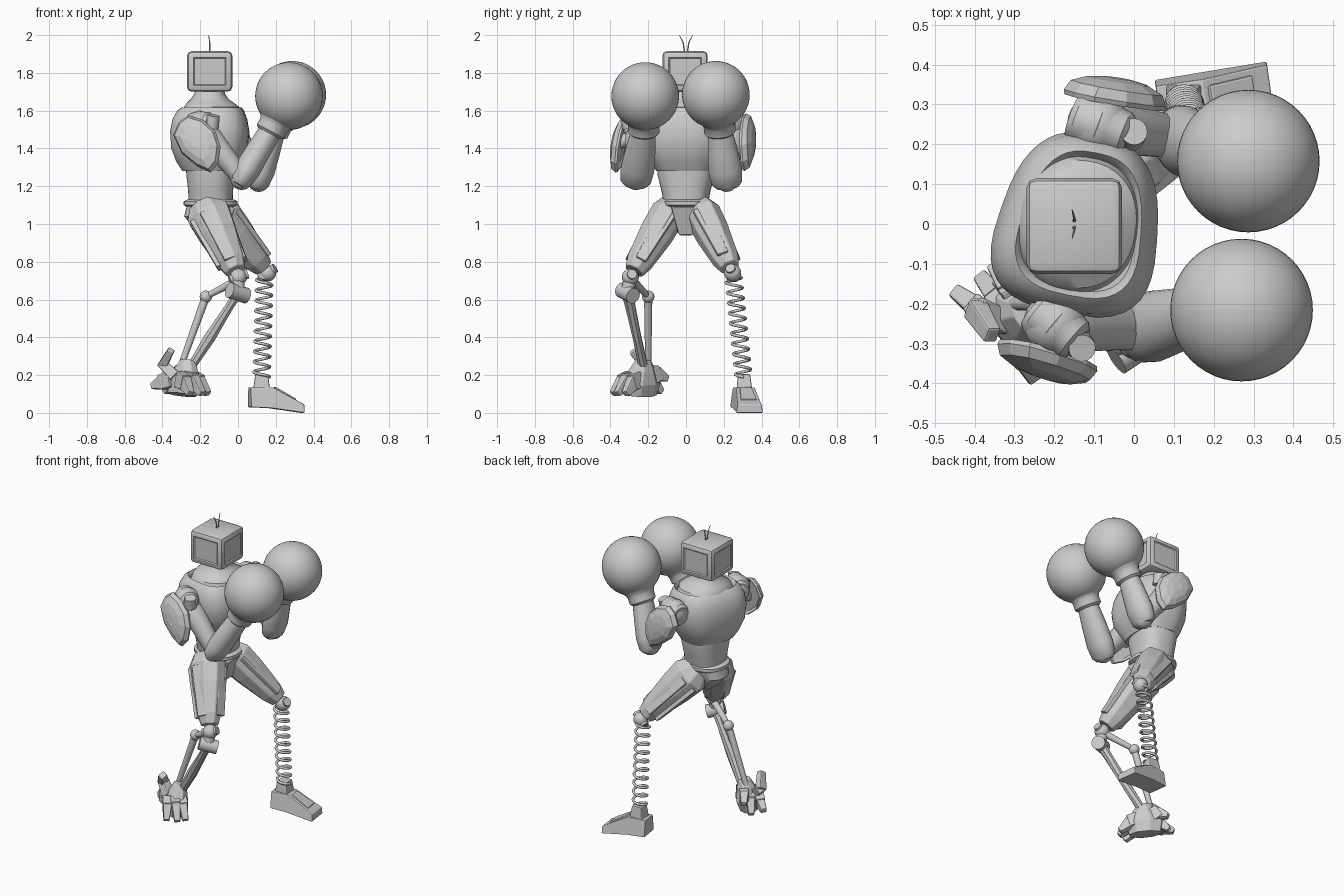
import bpy, bmesh, math
from mathutils import Vector, Matrix

old = bpy.data.objects.get("Cube")
if old:
    bpy.data.objects.remove(old)

TONE = (0.6, 0.6, 0.6, 1)
grey = bpy.data.materials.new("plain_grey")
grey.use_nodes = True
grey.diffuse_color = TONE
grey.node_tree.nodes["Principled BSDF"].inputs["Base Color"].default_value = TONE


def finish(name, bm, smooth=True, bevel=0):
    bmesh.ops.recalc_face_normals(bm, faces=bm.faces)
    mesh = bpy.data.meshes.new(name)
    bm.to_mesh(mesh)
    bm.free()
    mesh.materials.append(grey)
    ob = bpy.data.objects.new(name, mesh)
    bpy.context.collection.objects.link(ob)
    if bevel:
        mod = ob.modifiers.new("bevel", "BEVEL")
        mod.width, mod.segments = bevel, 2
    if smooth:
        bpy.ops.object.select_all(action="DESELECT")
        ob.select_set(True)
        bpy.context.view_layer.objects.active = ob
        bpy.ops.object.shade_smooth_by_angle(angle=math.radians(35))
    return ob


def loft(name, rings, smooth=True, bevel=0):
    bm = bmesh.new()
    loops = [[bm.verts.new(p) for p in ring] for ring in rings]
    n = len(loops[0])
    for a, b in zip(loops, loops[1:]):
        for i in range(n):
            bm.faces.new((a[i], a[(i + 1) % n], b[(i + 1) % n], b[i]))
    bm.faces.new(loops[0])
    bm.faces.new(loops[-1])
    return finish(name, bm, smooth, bevel)


def limb(name, start, end, sections, n=20, side=(0, 1, 0), smooth=True, bevel=0):
    """Loft along a line; sections are (t, radius along side, radius across)."""
    a, b = Vector(start), Vector(end)
    d = (b - a).normalized()
    u = (Vector(side) - d * Vector(side).dot(d)).normalized()
    v = d.cross(u)
    rings = []
    for t, ru, rv in sections:
        ring = []
        for i in range(n):
            ang = math.tau * (i + 0.5) / n
            k = 1 / math.cos(math.pi / n) if n < 9 else 1
            ring.append(a.lerp(b, t) + (u * ru * math.cos(ang) + v * rv * math.sin(ang)) * k)
        rings.append(ring)
    return loft(name, rings, smooth, bevel)


def rod(name, a, b, r0, r1=None, n=16):
    r1 = r1 or r0
    return limb(name, a, b, [(0, r0, r0), (1, r1, r1)], n, (0.2, 1, 0.1))


def block(name, a, b, w0, h0, w1, h1, side=(0, 1, 0), bevel=0.006):
    return limb(name, a, b, [(0, w0, h0), (1, w1, h1)], 4, side, False, bevel)


def ball(name, c, r, seg=24):
    bm = bmesh.new()
    bmesh.ops.create_uvsphere(bm, u_segments=seg, v_segments=seg // 2, radius=r,
                              matrix=Matrix.Translation(c))
    return finish(name, bm)


def body(name, sections, yaw=0, power=2.5, taper=0, n=40):
    """Vertical loft of rounded rings (z, x, y, half depth, half width)."""
    rings = []
    for z, x, y, rx, ry in sections:
        ring = []
        for i in range(n):
            c, s = math.cos(math.tau * i / n), math.sin(math.tau * i / n)
            py = math.copysign(abs(s) ** (2 / power), s)
            px = math.copysign(abs(c) ** (2 / power), c) * (1 - taper * py)
            ring.append(Matrix.Rotation(yaw, 3, "Z") @ Vector((px * rx, py * ry, 0)) + Vector((x, y, z)))
        rings.append(ring)
    return loft(name, rings)


# Boxy head with shallow panels on its four sides and top
bm = bmesh.new()
bmesh.ops.create_cube(bm, size=1, matrix=Matrix.Translation((-0.15, -0.005, 1.808)) @ Matrix.Diagonal((0.24, 0.24, 0.215, 1)))
bmesh.ops.bevel(bm, geom=bm.edges[:], offset=0.025, segments=2, profile=0.5, affect="EDGES")
bm.normal_update()
panels = [f for f in bm.faces if f.calc_area() > 0.02 and abs(f.normal.z) < 0.5]
for f in panels:
    bmesh.ops.inset_individual(bm, faces=[f], thickness=0.012, depth=0)
    bmesh.ops.inset_individual(bm, faces=[f], thickness=0.008, depth=-0.006)
finish("head", bm)
for s, name in ((1, "left"), (-1, "right")):
    rod(f"antenna_{name}_base", (-0.15, 0.006 * s, 1.90), (-0.15, 0.015 * s, 1.96), 0.004, 0.003, 8)
    rod(f"antenna_{name}_tip", (-0.15, 0.015 * s, 1.96), (-0.155, 0.035 * s, 2.0), 0.003, 0.0015, 8)

# Neck, chest with collar, waist, belt and pelvis
body("neck", [(1.72, -0.15, 0, 0.078, 0.078), (1.69, -0.15, 0, 0.08, 0.083), (1.66, -0.15, 0, 0.1, 0.105),
              (1.64, -0.145, 0, 0.125, 0.13), (1.62, -0.14, 0, 0.145, 0.16), (1.58, -0.14, 0, 0.155, 0.175)], -0.15, 2.2)
body("chest", [(1.59, -0.13, 0, 0.135, 0.165), (1.605, -0.13, 0, 0.14, 0.172), (1.618, -0.13, 0, 0.15, 0.182),
               (1.60, -0.135, 0, 0.168, 0.2), (1.555, -0.138, 0, 0.188, 0.22), (1.49, -0.138, 0, 0.2, 0.228),
               (1.40, -0.14, 0, 0.193, 0.215), (1.33, -0.145, 0, 0.165, 0.18), (1.28, -0.145, 0, 0.135, 0.152)],
     -0.2, 2.8, 0.15)
body("abdomen", [(1.32, -0.145, 0, 0.13, 0.15), (1.26, -0.145, 0, 0.127, 0.15), (1.18, -0.145, 0, 0.118, 0.13),
                 (1.10, -0.145, 0, 0.115, 0.115)], -0.1)
body("belt", [(1.09, -0.145, 0, 0.125, 0.115), (1.10, -0.145, 0, 0.143, 0.128), (1.12, -0.145, 0, 0.143, 0.128),
              (1.13, -0.145, 0, 0.122, 0.115)], 0, 2.3)
body("pelvis", [(1.10, -0.15, 0, 0.12, 0.11), (1.04, -0.16, 0, 0.125, 0.1), (0.98, -0.15, 0, 0.08, 0.06),
                (0.94, -0.14, 0, 0.04, 0.03)])
block("crotch_plate", (-0.03, 0, 1.09), (-0.08, 0, 0.945), 0.078, 0.015, 0.038, 0.015)

# Arms: shoulder, bolt, upper arm, elbow, forearm, cuff, glove
arms = {
    "right": ((-0.2, -0.25, 1.52), (-0.14, -0.3, 1.53), (0.02, -0.265, 1.24), (0.17, -0.225, 1.49), (0.27, -0.216, 1.677), -1),
    "left": ((-0.09, 0.25, 1.52), (-0.01, 0.22, 1.53), (0.11, 0.215, 1.23), (0.19, 0.18, 1.49), (0.287, 0.158, 1.684), 1),
}
for side, (shoulder, bolt, elbow, wrist, glove, s) in arms.items():
    S, B, E, W, G = map(Vector, (shoulder, bolt, elbow, wrist, glove))
    ball(f"{side}_shoulder", S, 0.078)
    limb(f"{side}_shoulder_sleeve", S - (B - S) * 0.8, B, [(0, 0.06, 0.055), (0.1, 0.075, 0.065), (0.5, 0.08, 0.07),
         (0.55, 0.074, 0.065), (0.9, 0.066, 0.058), (1, 0.045, 0.045)], 24, (0, 0, 1))
    rod(f"{side}_shoulder_bolt", B - Vector((0, 0, 0.02)), B + Vector((0.01, s * 0.012, 0.045)), 0.038, 0.034)
    limb(f"{side}_upper_arm", S, E, [(0, 0.06, 0.06), (0.25, 0.07, 0.068), (0.6, 0.06, 0.06), (1, 0.053, 0.05)], 12)
    ball(f"{side}_elbow", E, 0.06)
    limb(f"{side}_forearm", E + (E - W) * 0.14, W, [(0, 0.06, 0.04), (0.08, 0.082, 0.06), (0.3, 0.09, 0.07),
         (0.65, 0.08, 0.066), (1, 0.066, 0.06)], 24)
    limb(f"{side}_glove_cuff", W, G, [(-0.06, 0.07, 0.065), (0, 0.084, 0.08), (0.18, 0.084, 0.08),
         (0.26, 0.09, 0.088), (0.5, 0.13, 0.13)], 28)
    ball(f"{side}_glove", G, 0.179, 48)

# Curved shield-shaped shoulder pads, leaning outward
outline = [(-0.13, 0.04), (-0.10, 0.11), (-0.05, 0.145), (0.03, 0.12), (0.10, 0.06),
           (0.13, -0.02), (0.12, -0.11), (0.08, -0.16), (0.01, -0.13), (-0.08, -0.06)]
for side, c, s, yaw, lean in (("right", (-0.215, -0.325, 1.43), -1, -0.24, -0.12), ("left", (-0.05, 0.305, 1.44), 1, -0.18, 0.05)):
    turn = Matrix.Rotation(yaw, 3, "Z") @ Matrix.Rotation(lean, 3, "X")
    rings = [[turn @ Vector((x * k, s * off, z * k)) + Vector(c) for x, z in outline]
             for k, off in ((0.8, 0.012), (0.97, 0.0), (1.0, 0.012), (0.9, 0.038), (0.6, 0.055), (0.25, 0.062))]
    loft(f"{side}_shoulder_pad", rings, False)
    rod(f"{side}_pad_mount", Vector(c) + Vector((0, s * 0.03, 0)), Vector(c) - Vector((0, s * 0.1, -0.06)), 0.035)

# Armoured thighs with raised plates
thighs = {"right": ((-0.165, -0.085, 1.07), (-0.005, -0.285, 0.735), -1),
          "left": ((-0.11, 0.085, 1.06), (0.145, 0.24, 0.755), 1)}
for side, (hip, knee, s) in thighs.items():
    H, K = Vector(hip), Vector(knee)
    d = (K - H).normalized()
    limb(f"{side}_thigh", H, K, [(-0.1, 0.065, 0.08), (0.06, 0.088, 0.114), (0.35, 0.086, 0.102),
         (0.8, 0.068, 0.072), (0.95, 0.05, 0.052)], 8, (0, 1, 0), False, 0.006)
    out = (Vector((0, s, 0)) - d * d.y * s).normalized()
    fwd = (Vector((1, 0, 0)) - d * d.x).normalized()
    for tag, n, across, h in (("outer", out, fwd, 0.08), ("front", fwd, out, 0.094), ("back", -fwd, out, 0.094)):
        block(f"{side}_thigh_{tag}_plate", H.lerp(K, 0.1) + n * h, H.lerp(K, 0.84) + n * h * 0.76,
              0.042, 0.014, 0.03, 0.012, across)
    ball(f"{side}_knee", K + d * 0.02, 0.045)
    axle = fwd * 0.05
    rod(f"{side}_knee_axle", K + d * 0.02 - axle, K + d * 0.02 + axle, 0.026)

# Right shin: twin rods linked at a rear joint
knee, front, rear = Vector((0.0, -0.295, 0.72)), Vector((0.0, -0.31, 0.635)), Vector((-0.17, -0.2, 0.615))
ankle, rear_end = Vector((-0.25, -0.225, 0.24)), Vector((-0.305, -0.2, 0.24))
rod("right_knee_strut", knee, front, 0.035)
rod("right_shin_joint", front - Vector((0.045, 0.03, -0.015)), front + Vector((0.045, 0.03, -0.015)), 0.042)
limb("right_shin", front, ankle, [(0, 0.03, 0.025), (0.2, 0.026, 0.022), (0.6, 0.022, 0.03), (1, 0.025, 0.022)], 8, smooth=False)
rod("right_link", rear, (-0.01, -0.28, 0.70), 0.016, 0.022)
ball("right_rear_joint", rear, 0.033, 16)
rod("right_rear_rod", rear, rear_end, 0.022, 0.016)

# Right foot: long narrow hub with clawed toes at both ends
axis, across = Vector((-0.62, 0.78, 0)), Vector((0.78, 0.62, 0))
mid = Vector((-0.295, -0.245, 0))
limb("right_foot_hub", mid + Vector((0.03, 0.02, 0.28)), mid + Vector((0, 0, 0.095)), [(0, 0.04, 0.035), (0.3, 0.075, 0.055),
     (0.65, 0.11, 0.07), (1, 0.095, 0.06)], 8, axis, False, 0.004)
# Each toe: lengthwise reach, sideways start and end, knuckle height, tip height
toes = [("front_outer", -0.14, -0.04, -0.055, 0.19, 0.10), ("front_middle", -0.16, 0.0, 0.01, 0.2, 0.10),
        ("front_inner", -0.145, 0.04, 0.06, 0.19, 0.10), ("rear_outer", 0.16, -0.045, -0.075, 0.19, 0.14),
        ("rear_middle", 0.145, 0.0, 0.0, 0.2, 0.11), ("rear_inner", 0.15, 0.035, 0.045, 0.25, 0.18)]
for name, reach, s0, s1, high, low in toes:
    A = mid + axis * reach * 0.2 + across * s0 + Vector((0, 0, 0.18))
    N = mid + axis * reach * 0.65 + across * (s0 + s1) / 2 + Vector((0, 0, high - 0.03))
    T = mid + axis * reach + across * s1 + Vector((0, 0, low))
    block(f"right_toe_{name}_base", A, N, 0.03, 0.045, 0.028, 0.04, across)
    block(f"right_toe_{name}_claw", A.lerp(N, 0.7), T, 0.026, 0.04, 0.018, 0.016, across)
block("right_heel_spur", (-0.33, -0.25, 0.19), (-0.40, -0.21, 0.26), 0.03, 0.03, 0.028, 0.025)
block("right_heel_spur_tip", (-0.40, -0.21, 0.25), (-0.355, -0.28, 0.33), 0.028, 0.025, 0.022, 0.018)

# Left shin: coil spring swept as a curve
top, base, turns, steps = Vector((0.14, 0.25, 0.73)), Vector((0.125, 0.305, 0.19)), 10, 20
curve = bpy.data.curves.new("left_shin_spring", "CURVE")
curve.dimensions, curve.bevel_depth, curve.bevel_resolution = "3D", 0.008, 2
spline = curve.splines.new("POLY")
spline.points.add(turns * steps)
for i, p in enumerate(spline.points):
    ang, t = math.tau * i / steps, i / (turns * steps)
    p.co = (*(top.lerp(base, t) + Vector((math.cos(ang), math.sin(ang), 0)) * 0.042), 1)
curve.materials.append(grey)
bpy.context.collection.objects.link(bpy.data.objects.new("left_shin_spring", curve))
rod("left_spring_cap", (0.15, 0.245, 0.75), (0.14, 0.25, 0.71), 0.035)

# Left foot: wedge profile with narrow ankle, spread toward the sole
turn = Matrix.Rotation(0.14, 3, "Z")
profile = [(-0.09, 0.03, 0.065), (-0.09, 0.135, 0.05), (0.03, 0.135, 0.05), (0.195, 0.045, 0.064), (0.195, 0.0, 0.072), (0.02, 0.025, 0.068)]
rings = [[turn @ Vector((x, s * w, z)) + Vector((0.15, 0.31, 0)) for x, z, w in profile] for s in (-1, 1)]
loft("left_foot", rings, False, 0.005)
block("left_ankle", (0.125, 0.309, 0.12), (0.125, 0.307, 0.205), 0.042, 0.045, 0.032, 0.034)
block("left_foot_top_plate", (0.19, 0.316, 0.13), (0.30, 0.332, 0.065), 0.032, 0.01, 0.042, 0.01, (-0.14, 1, 0))
